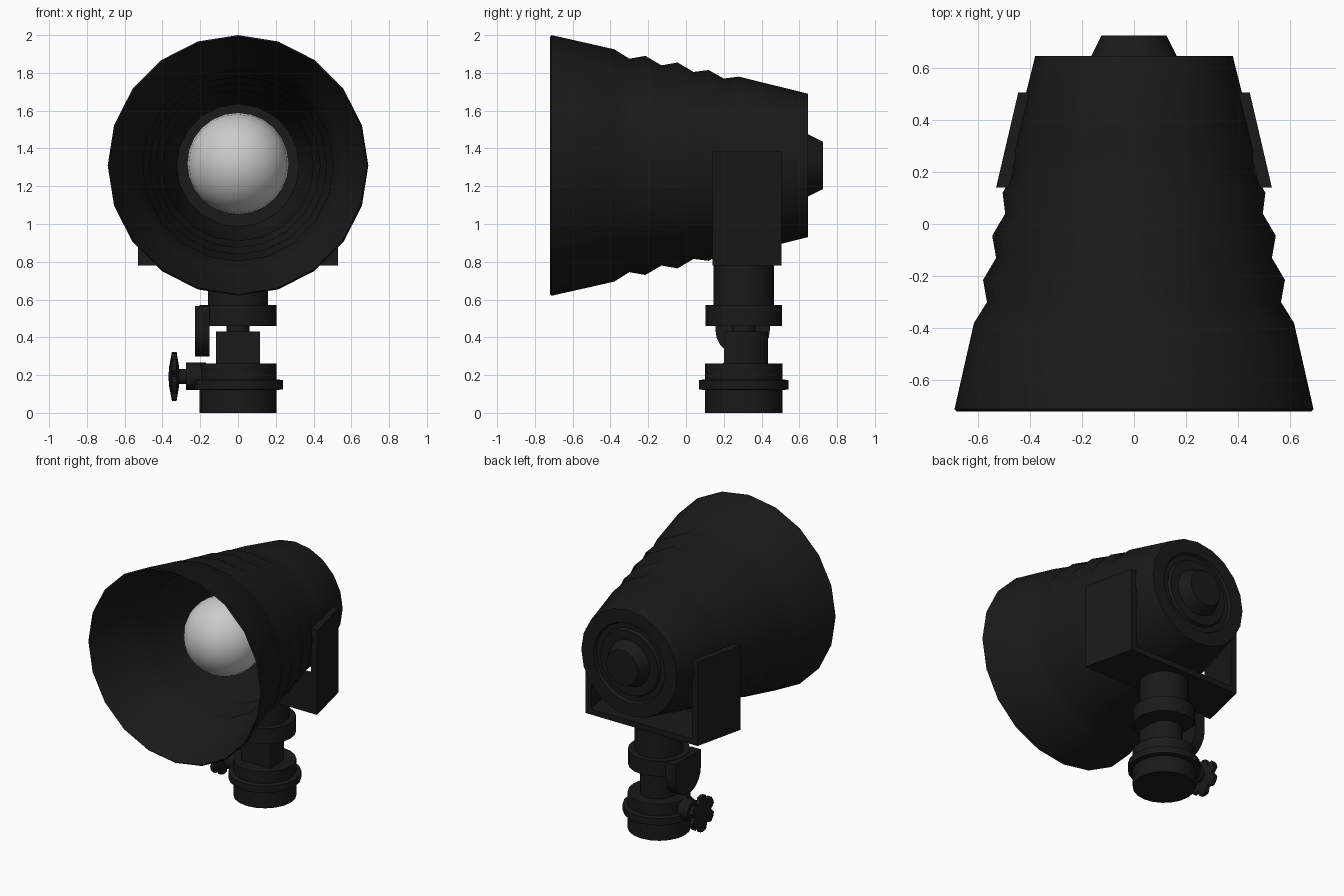
import bpy, bmesh, math
from mathutils import Vector

if "Cube" in bpy.data.objects:
    bpy.data.objects.remove(bpy.data.objects["Cube"])


def material(name, v):
    m = bpy.data.materials.new(name)
    m.diffuse_color = (v, v, v, 1)
    m.use_nodes = True
    m.node_tree.nodes["Principled BSDF"].inputs["Base Color"].default_value = m.diffuse_color
    return m


BLACK = material("black_paint", 0.01)
GLASS = material("frosted_glass", 0.75)


def finish(name, bm, mat=BLACK, angle=32):
    bmesh.ops.remove_doubles(bm, verts=bm.verts, dist=1e-5)
    bmesh.ops.recalc_face_normals(bm, faces=bm.faces)
    me = bpy.data.meshes.new(name)
    bm.to_mesh(me)
    bm.free()
    me.materials.append(mat)
    ob = bpy.data.objects.new(name, me)
    bpy.context.collection.objects.link(ob)
    bpy.ops.object.select_all(action='DESELECT')
    ob.select_set(True)
    bpy.context.view_layer.objects.active = ob
    bpy.ops.object.shade_smooth_by_angle(angle=math.radians(angle))
    return ob


def lathe(name, profile, axis, center, sides=20, mat=BLACK, angle=32, lobes=None):
    """Revolve (radius, height) points around a world axis."""
    bm = bmesh.new()
    rings = []
    for r, h in profile:
        ring = []
        for i in range(sides):
            a = 2 * math.pi * i / sides
            k = r * (lobes(i) if lobes else 1)
            u, v = k * math.sin(a), k * math.cos(a)
            p = {'x': (h, u, v), 'y': (u, h, v), 'z': (u, v, h)}[axis]
            ring.append(bm.verts.new(Vector(p) + Vector(center)))
        rings.append(ring)
    for a, b in zip(rings, rings[1:]):
        for i in range(sides):
            j = (i + 1) % sides
            bm.faces.new((a[i], a[j], b[j], b[i]))
    bmesh.ops.dissolve_degenerate(bm, dist=1e-5, edges=bm.edges)
    return finish(name, bm, mat, angle)


def cyl(name, r, h0, h1, axis, center, sides=20):
    return lathe(name, [(0, h0), (r, h0), (r, h1), (0, h1)], axis, center, sides)


def prism(name, outline, h0, h1, axis='z'):
    """Extrude a 2D outline along an axis (x: yz outline, y: xz, z: xy)."""
    place = {'x': lambda u, v, h: (h, u, v), 'y': lambda u, v, h: (u, h, v),
             'z': lambda u, v, h: (u, v, h)}[axis]
    bm = bmesh.new()
    a, b = [[bm.verts.new(place(u, v, h)) for u, v in outline] for h in (h0, h1)]
    bm.faces.new(a)
    bm.faces.new(b)
    for i in range(len(a)):
        j = (i + 1) % len(a)
        bm.faces.new((a[i], a[j], b[j], b[i]))
    return finish(name, bm)


def arc(cx, cy, r, start, end, n):
    return [(cx + r * math.cos(math.radians(start + (end - start) * i / n)),
             cy + r * math.sin(math.radians(start + (end - start) * i / n)))
            for i in range(n + 1)]


# Lamp housing: softly ribbed thick hood with bevelled mouth and recessed rear cap
ZC = 1.31
ribs = [(0.615, -0.38), (0.565, -0.30), (0.58, -0.215), (0.53, -0.13),
        (0.545, -0.045), (0.495, 0.04), (0.505, 0.12), (0.46, 0.20), (0.47, 0.28)]
inner = [(0, 0.585), (0.325, 0.585)] + [(r - 0.06, y) for r, y in reversed(ribs)]
front = [(0.65, -0.64), (0.682, -0.72), (0.69, -0.712)]
rear = [(0.38, 0.645), (0.285, 0.645), (0.275, 0.625), (0.24, 0.625), (0.23, 0.645),
        (0.165, 0.645), (0.125, 0.725), (0, 0.725)]
lathe("housing", inner + front + ribs + rear, 'y', (0, 0, ZC), angle=48)

# Bulb: round globe tapering into a neck at the rear wall
globe = [(0.27 * math.sin(math.radians(a)), -0.15 - 0.27 * math.cos(math.radians(a)))
         for a in range(0, 136, 15)]
lathe("bulb", globe + [(0.14, 0.15), (0.12, 0.3), (0.12, 0.59)], 'y',
      (0, 0, ZC + 0.01), 24, GLASS)

# Yoke: flared arms, corner gussets and a bottom plate
for s, side in ((1, "right"), (-1, "left")):
    prism("yoke_arm_" + side, [(s * x, y) for x, y in
          ((0.48, 0.14), (0.53, 0.14), (0.445, 0.505), (0.40, 0.505))], 0.78, 1.385)
    prism("yoke_gusset_" + side, [(s * x, z) for x, z in
          ((0.13, 0.80), (0.50, 0.80), (0.50, 1.06), (0.41, 1.06), (0.37, 1.0),
           (0.27, 0.91), (0.13, 0.845))], 0.14, 0.17, 'y')
prism("yoke_plate", [(-0.52, 0.14), (0.52, 0.14), (0.435, 0.505), (-0.435, 0.505)], 0.78, 0.82)

# Stand: post, collar, neck, round-backed block and base
C = (0, 0.305, 0)
cyl("post", 0.16, 0.56, 0.79, 'z', C)
cyl("collar", 0.203, 0.46, 0.57, 'z', C)
cyl("neck", 0.062, 0.42, 0.47, 'z', C)
prism("swivel_block", [(-0.117, 0.20), (0.117, 0.20)] + arc(0, 0.317, 0.117, 0, 180, 6),
      0.25, 0.43)
lathe("base", [(0, 0), (0.205, 0), (0.205, 0.12), (0.237, 0.125), (0.237, 0.173),
               (0.205, 0.178), (0.205, 0.262), (0, 0.262)], 'z', C)

# Tilt tongue: round-ended plate hanging beside the collar
prism("tilt_tongue", [(0.155, 0.565)] + arc(0.30, 0.443, 0.145, 180, 360, 10)
      + [(0.445, 0.565)], -0.227, -0.15, 'x')

# Clamp knob: boss, shaft and six-lobed hand wheel
K = (0, 0.305, 0.193)
cyl("knob_boss", 0.073, -0.275, -0.17, 'x', K, 12)
cyl("knob_shaft", 0.04, -0.32, -0.27, 'x', K, 12)
lathe("knob_wheel", [(0, -0.368), (0.05, -0.365), (0.13, -0.35), (0.13, -0.325),
                     (0.05, -0.312), (0, -0.31)], 'x', K, 24,
      lobes=lambda i: (1, 0.97, 0.7, 0.97)[i % 4])
